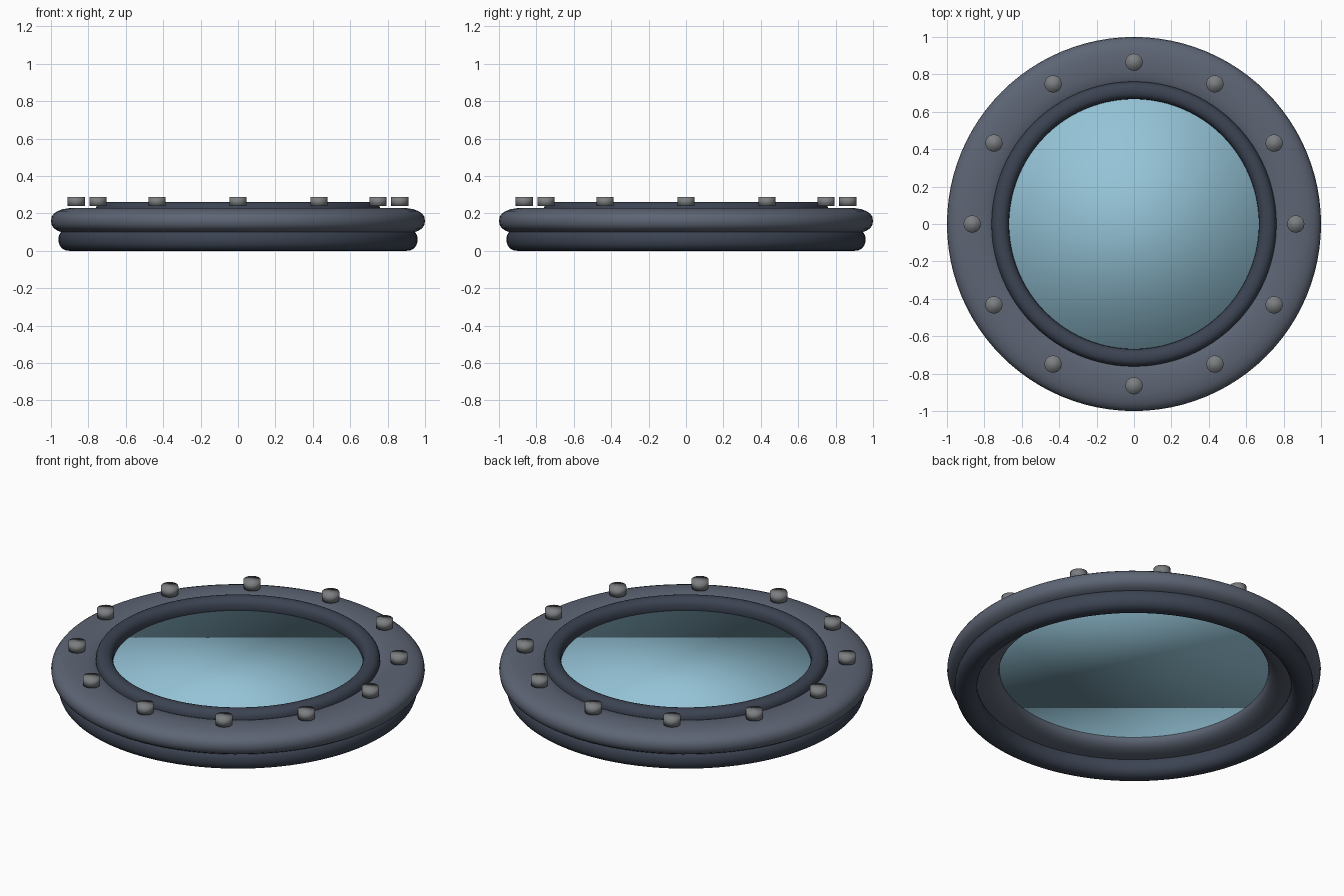
import bpy
from math import sin, cos, pi, copysign

if "Cube" in bpy.data.objects:
    bpy.data.objects.remove(bpy.data.objects["Cube"])


def material(name, color):
    m = bpy.data.materials.new(name)
    m.diffuse_color = color
    m.use_nodes = True
    m.node_tree.nodes["Principled BSDF"].inputs["Base Color"].default_value = m.diffuse_color
    return m


def ring(name, r, z, half_w, half_h, power, mat, segs=96, sides=24):
    """Torus with a softly squared (superellipse) cross-section."""
    e = 2 / power
    profile = []
    for j in range(sides):
        c, s = cos(2 * pi * j / sides), sin(2 * pi * j / sides)
        profile.append((r + half_w * copysign(abs(c) ** e, c),
                        z + half_h * copysign(abs(s) ** e, s)))
    verts, faces = [], []
    for i in range(segs):
        a = 2 * pi * i / segs
        verts += [(p * cos(a), p * sin(a), h) for p, h in profile]
        n = (i + 1) % segs
        for j in range(sides):
            k = (j + 1) % sides
            faces.append((i * sides + j, n * sides + j, n * sides + k, i * sides + k))
    mesh = bpy.data.meshes.new(name)
    mesh.from_pydata(verts, [], faces)
    mesh.shade_smooth()
    mesh.materials.append(mat)
    obj = bpy.data.objects.new(name, mesh)
    bpy.context.collection.objects.link(obj)
    return obj


def disc(name, x, y, z0, z1, radius, sides, mat):
    """Smooth-shaded capped cylinder between two heights."""
    bpy.ops.mesh.primitive_cylinder_add(vertices=sides, radius=radius, depth=z1 - z0,
                                        location=(x, y, (z0 + z1) / 2))
    obj = bpy.context.object
    obj.name = name
    obj.data.shade_smooth()
    obj.data.materials.append(mat)
    return obj


frame_mat = material("frame_grey_blue", (0.11, 0.13, 0.175, 1))
dark_mat = material("dark_gasket", (0.045, 0.057, 0.085, 1))
bolt_mat = material("bolt_grey", (0.2, 0.21, 0.22, 1))
glass_mat = material("glass_blue", (0.3, 0.55, 0.68, 0.8))

# Window frame: lower ring, wide flange and inner rim
ring("base_ring", 0.90, 0.06, 0.06, 0.06, 2.2, dark_mat)
ring("flange", 0.86, 0.16, 0.14, 0.07, 2.4, frame_mat)
ring("inner_rim", 0.715, 0.21, 0.047, 0.052, 2.3, dark_mat)

# Glass pane
disc("glass_pane", 0, 0, 0.155, 0.195, 0.72, 96, glass_mat)

# Twelve bolts around the flange
for i in range(12):
    a = 2 * pi * i / 12
    disc(f"bolt_{i + 1}", 0.865 * cos(a), 0.865 * sin(a), 0.24, 0.288, 0.046, 24, bolt_mat)
